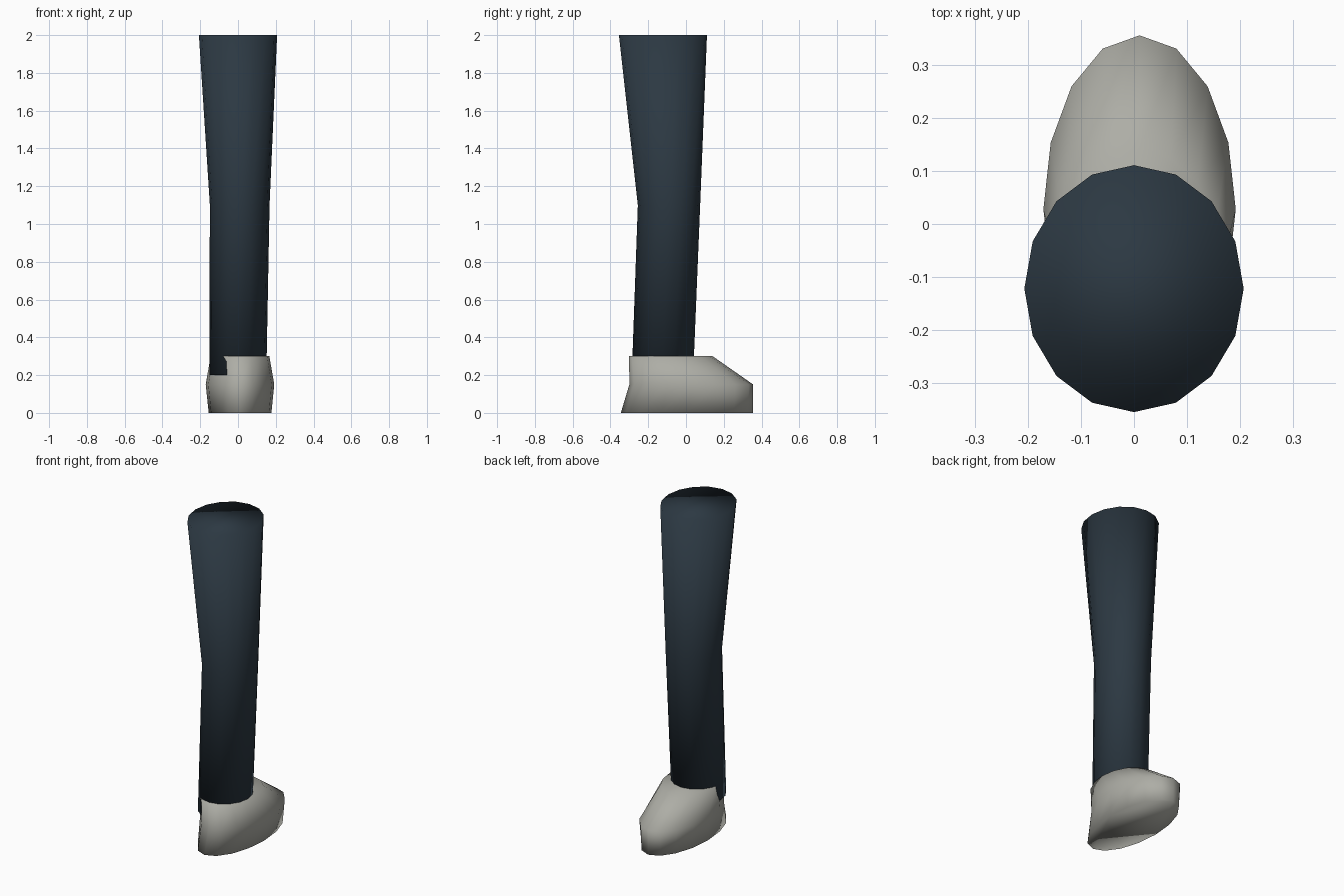
import bpy, bmesh
from math import cos, sin, pi

if "Cube" in bpy.data.objects:
    bpy.data.objects.remove(bpy.data.objects["Cube"])

SIDES = 16


def material(name, color):
    mat = bpy.data.materials.new(name)
    mat.diffuse_color = (*color, 1)
    mat.use_nodes = True
    mat.node_tree.nodes["Principled BSDF"].inputs["Base Color"].default_value = mat.diffuse_color
    return mat


def loft(name, rings, mat):
    """Skin a stack of elliptical rings: (z, x_min, x_max, y_min, y_max)."""
    bm = bmesh.new()
    loops = []
    for z, x0, x1, y0, y1 in rings:
        cx, rx, cy, ry = (x0 + x1) / 2, (x1 - x0) / 2, (y0 + y1) / 2, (y1 - y0) / 2
        loops.append([bm.verts.new((cx + rx * cos(2 * pi * i / SIDES),
                                    cy + ry * sin(2 * pi * i / SIDES), z))
                      for i in range(SIDES)])
    for low, high in zip(loops, loops[1:]):
        for i in range(SIDES):
            j = (i + 1) % SIDES
            bm.faces.new((low[i], low[j], high[j], high[i]))
    bm.faces.new(loops[0][::-1])
    bm.faces.new(loops[-1])
    for face in bm.faces:
        face.smooth = True
    mesh = bpy.data.meshes.new(name)
    bm.to_mesh(mesh)
    bm.free()
    mesh.materials.append(mat)
    obj = bpy.data.objects.new(name, mesh)
    bpy.context.collection.objects.link(obj)
    return obj


# Trouser leg: ankle, knee, thigh
loft("trouser_leg", [
    (0.20, -0.152, 0.150, -0.287, 0.038),
    (1.10, -0.149, 0.167, -0.255, 0.075),
    (2.00, -0.207, 0.207, -0.355, 0.111),
], material("dark_cloth", (0.025, 0.04, 0.055)))

# Shoe: sole, widest line, ankle opening
loft("shoe", [
    (0.00, -0.155, 0.177, -0.345, 0.356),
    (0.15, -0.171, 0.192, -0.300, 0.356),
    (0.30, -0.145, 0.166, -0.301, 0.141),
], material("pale_leather", (0.42, 0.42, 0.38)))
